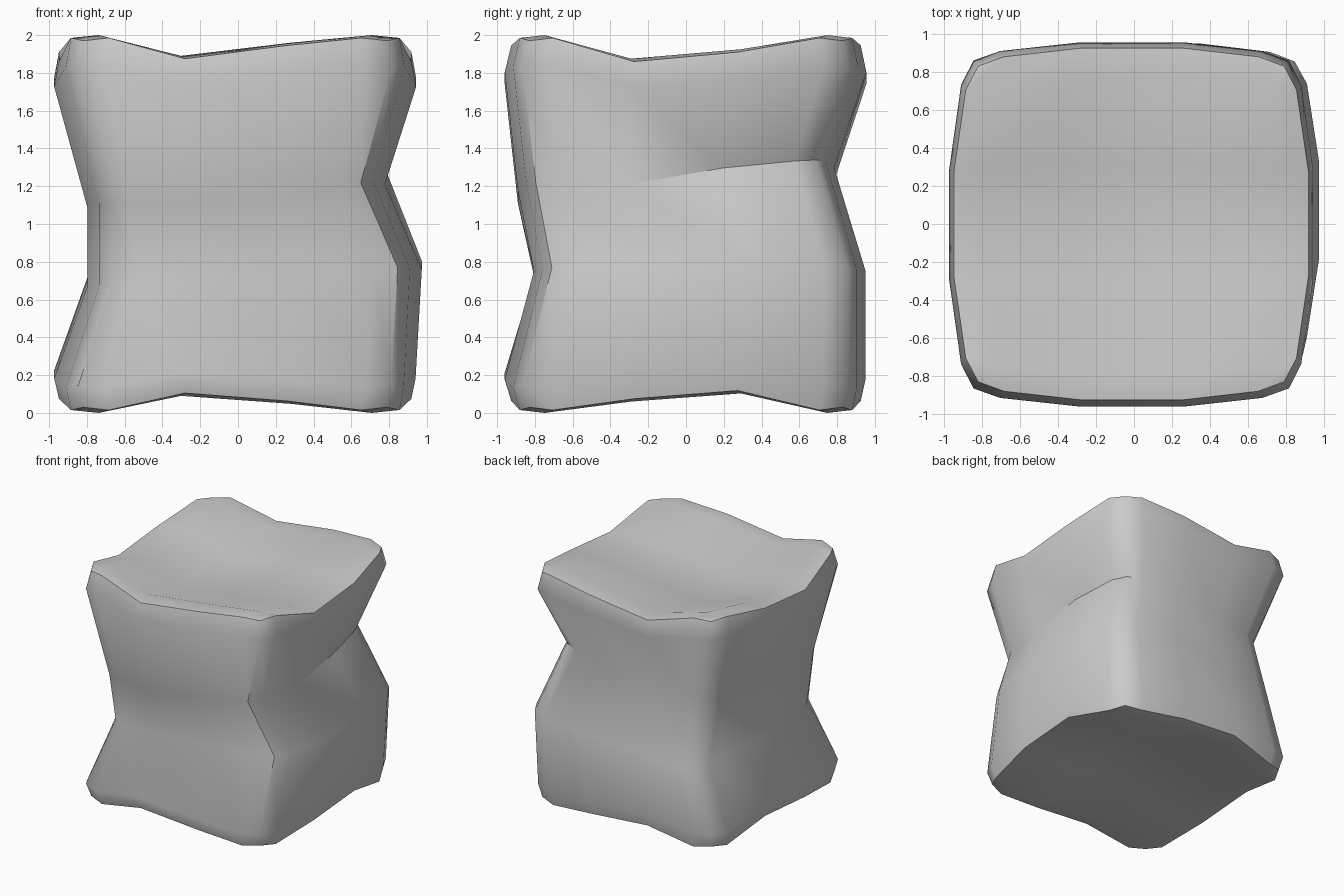
import bpy, bmesh, math

if "Cube" in bpy.data.objects:
    bpy.data.objects.remove(bpy.data.objects["Cube"])

# Spacing of the six grid lines along each axis (0..1)
SX = (0, .085, .335, .67, .915, 1)
SY = (0, .075, .335, .665, .925, 1)
SZ = (0, .06, .358, .613, .925, 1)

# Horizontal bulge of the side walls
BULGE_X = (0, .065, .128, .128, .065, 0)   # left/right walls, along y
BULGE_Y = (0, .05, .095, .095, .05, 0)     # front/back walls, along x

# In/out profile of each wall, bottom to top
LEFT = (0, .025, -.15, -.15, .025, 0)
RIGHT = (0, .022, .055, -.14, .025, 0)
FRONT = (0, .035, -.12, -.035, .035, 0)
BACK = (0, .025, .025, -.14, .03, 0)

# Dents of the top and bottom faces along x and along y
TOP_X = (0, .015, -.095, -.025, .015, 0)
TOP_Y = (0, .015, -.11, -.06, .015, 0)
BOT_X = (0, -.015, .075, .033, -.015, 0)
BOT_Y = (0, -.015, .045, .088, -.015, 0)


def lerp(a, b, t):
    return a + (b - a) * t


def shape(i, j, k):
    x = lerp(-.82 - BULGE_X[j] - LEFT[k], .79 + BULGE_X[j] + RIGHT[k], SX[i])
    y = lerp(-.83 - BULGE_Y[i] - FRONT[k], .83 + BULGE_Y[i] + BACK[k], SY[j])
    z = lerp(.03 + BOT_X[i] + BOT_Y[j], 1.97 + TOP_X[i] + TOP_Y[j], SZ[k])
    # notches slope around the block
    u, v = 2 * SX[i] - 1, 2 * SY[j] - 1
    if k == 2:
        z += .045 * u
    elif k == 3:
        z += .06 * (u + v)
    return x, y, z


# Warped block: evenly gridded cube bent by the wall profiles
bm = bmesh.new()
bmesh.ops.create_cube(bm, size=5)
bmesh.ops.subdivide_edges(bm, edges=bm.edges[:], cuts=4, use_grid_fill=True)
for vert in bm.verts:
    vert.co = shape(*(round(c + 2.5) for c in vert.co))
bmesh.ops.recalc_face_normals(bm, faces=bm.faces[:])

mesh = bpy.data.meshes.new("warped_block")
bm.to_mesh(mesh)
bm.free()
block = bpy.data.objects.new("warped_block", mesh)
bpy.context.collection.objects.link(block)
bpy.context.view_layer.objects.active = block
block.select_set(True)
bpy.ops.object.shade_smooth_by_angle(angle=math.radians(40))
